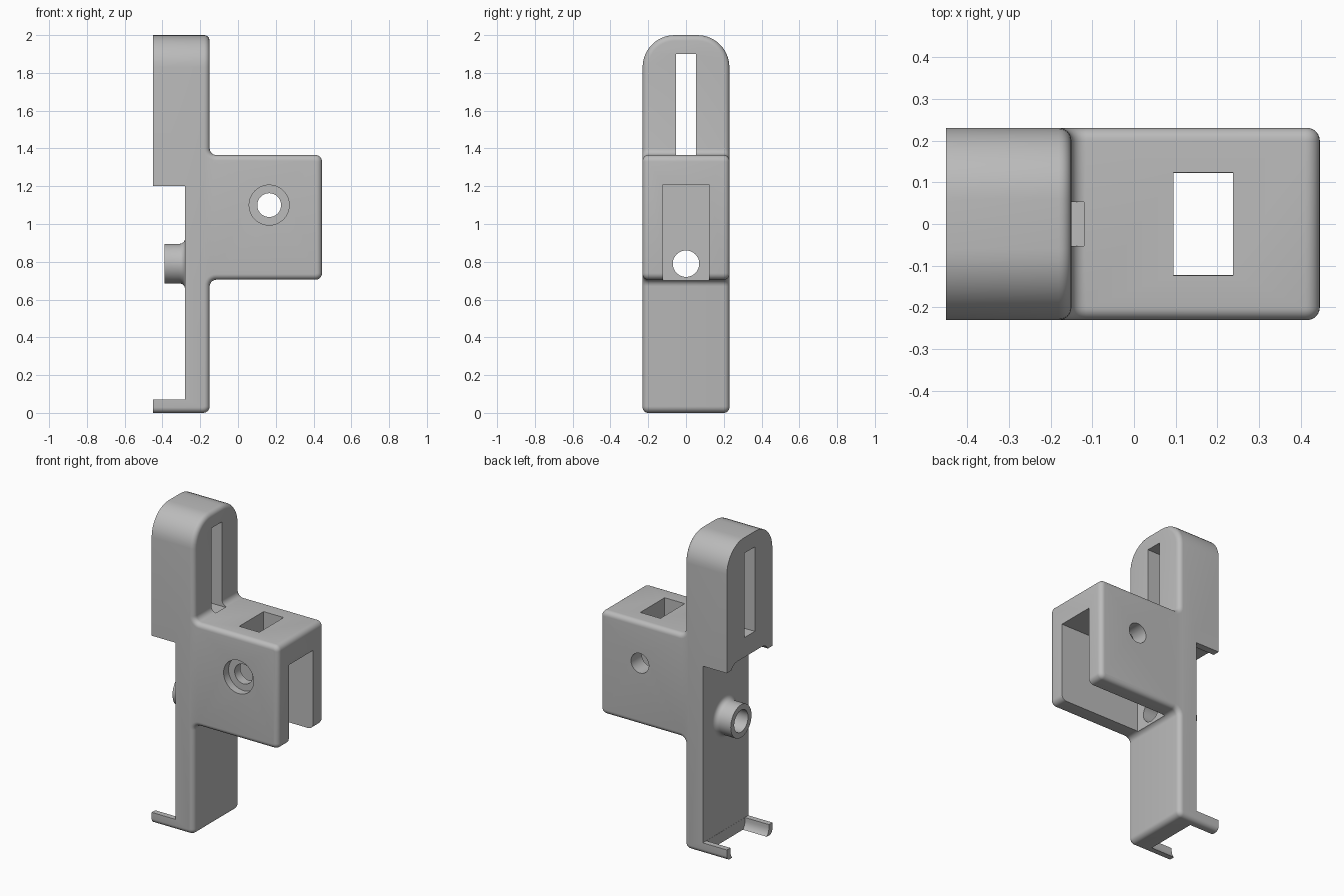
import bpy, bmesh, math
from mathutils import Matrix, Vector

cube = bpy.data.objects.get("Cube")
if cube:
    bpy.data.objects.remove(cube, do_unlink=True)

grey = bpy.data.materials.new("plain grey")
grey.use_nodes = True
grey.diffuse_color = (0.5, 0.5, 0.5, 1)
grey.node_tree.nodes["Principled BSDF"].inputs["Base Color"].default_value = (0.5, 0.5, 0.5, 1)

HALF = 0.23            # half of the body width
LEFT, STEM = -0.45, -0.15
LOW, HIGH, END = 0.705, 1.365, 0.445
RECESS = -0.28


def finish(bm, name):
    bmesh.ops.recalc_face_normals(bm, faces=bm.faces[:])
    mesh = bpy.data.meshes.new(name)
    bm.to_mesh(mesh)
    bm.free()
    mesh.materials.append(grey)
    obj = bpy.data.objects.new(name, mesh)
    bpy.context.collection.objects.link(obj)
    return obj


def activate(obj):
    bpy.ops.object.select_all(action='DESELECT')
    obj.select_set(True)
    bpy.context.view_layer.objects.active = obj


def round_edges(bm, edges, radius, segments=6):
    bmesh.ops.bevel(bm, geom=list(edges), offset=radius, segments=segments,
                    profile=0.5, affect='EDGES', clamp_overlap=False)


def runs_along(edge, axis):
    d = (edge.verts[1].co - edge.verts[0].co).normalized()
    return abs(d[axis]) > 0.99


def box_cutter(low, high, radius=0):
    low, high = Vector(low), Vector(high)
    bm = bmesh.new()
    bmesh.ops.create_cube(bm, size=1, matrix=Matrix.Translation((low + high) / 2)
                          @ Matrix.Diagonal((*(high - low), 1)))
    if radius:
        round_edges(bm, [e for e in bm.edges if runs_along(e, 0)], radius, 8)
    return finish(bm, "cutter")


def round_cutter(center, radius, depth, axis):
    turn = Matrix.Rotation(math.pi / 2, 4, 'Y' if axis == 'X' else 'X')
    bm = bmesh.new()
    bmesh.ops.create_cone(bm, cap_ends=True, segments=48, radius1=radius, radius2=radius,
                          depth=depth, matrix=Matrix.Translation(center) @ turn)
    return finish(bm, "cutter")


def cut(body, cutter):
    activate(body)
    mod = body.modifiers.new("cut", 'BOOLEAN')
    mod.operation = 'DIFFERENCE'
    mod.solver = 'EXACT'
    mod.object = cutter
    bpy.ops.object.modifier_apply(modifier=mod.name)
    bpy.data.objects.remove(cutter, do_unlink=True)


# Body: stepped side profile extruded across the width
profile = [(LEFT, 0), (STEM, 0), (STEM, LOW), (END, LOW),
           (END, HIGH), (STEM, HIGH), (STEM, 2), (LEFT, 2)]
bm = bmesh.new()
face = bm.faces.new([bm.verts.new((x, -HALF, z)) for x, z in profile])
new = bmesh.ops.extrude_face_region(bm, geom=[face])["geom"]
bmesh.ops.translate(bm, vec=(0, 2 * HALF, 0),
                    verts=[v for v in new if isinstance(v, bmesh.types.BMVert)])
bmesh.ops.recalc_face_normals(bm, faces=bm.faces[:])

# Arched top, then rounded profile corners, then the rim all round
round_edges(bm, [e for e in bm.edges if runs_along(e, 0)
                 and e.verts[0].co.z > 1.99], 0.17, 10)
round_edges(bm, [e for e in bm.edges if runs_along(e, 1)
                 and e.verts[0].co.x > LEFT + 0.01 and e.verts[0].co.z < 1.9], 0.035)
bm.normal_update()
round_edges(bm, [e for e in bm.edges if e.calc_face_angle(0) > 0.9
                 and max(v.co.x for v in e.verts) > LEFT + 0.01], 0.03)
body = finish(bm, "bracket_body")

# Back recess and the rounded pocket that leaves two prongs at the foot
cut(body, box_cutter((-0.6, -0.4, 0.07), (RECESS, 0.4, 1.2)))
cut(body, box_cutter((-0.6, -0.195, -0.02), (RECESS - 0.001, 0.195, 1.235), 0.07))
# Tall slot in the upper arm
cut(body, box_cutter((-0.6, -0.053, 1.36), (-0.12, 0.053, 1.9)))
# Channel under the arm and the window above it
cut(body, box_cutter((-0.13, -0.122, 0.5), (0.6, 0.122, 1.21)))
cut(body, box_cutter((0.095, -0.123, 1.15), (0.237, 0.123, 1.5)))
# Cross hole with counterbore on the front
cut(body, round_cutter((0.165, 0, 1.1), 0.063, 1, 'Y'))
cut(body, round_cutter((0.165, -0.24, 1.1), 0.106, 0.12, 'Y'))
# Bore through the stem
cut(body, round_cutter((-0.25, 0, 0.79), 0.07, 0.4, 'X'))

# Boss: lathed tube with a flared base
outline = [(RECESS, 0.07), (-0.39, 0.07), (-0.39, 0.105)]
for i in range(7):
    a = i / 6 * math.pi / 2
    outline.append((RECESS - 0.03 + 0.03 * math.sin(a), 0.135 - 0.03 * math.cos(a)))
bm = bmesh.new()
ring = [bm.verts.new((x, 0, 0.79 + r)) for x, r in outline]
edges = [bm.edges.new(pair) for pair in zip(ring, ring[1:])]
bmesh.ops.spin(bm, geom=ring + edges, cent=(0, 0, 0.79), axis=(1, 0, 0),
               angle=2 * math.pi, steps=48, use_duplicate=False)
bmesh.ops.remove_doubles(bm, verts=bm.verts[:], dist=0.0005)
boss = finish(bm, "hollow_boss")

for obj in (body, boss):
    activate(obj)
    bpy.ops.object.shade_smooth_by_angle(angle=math.radians(32))
